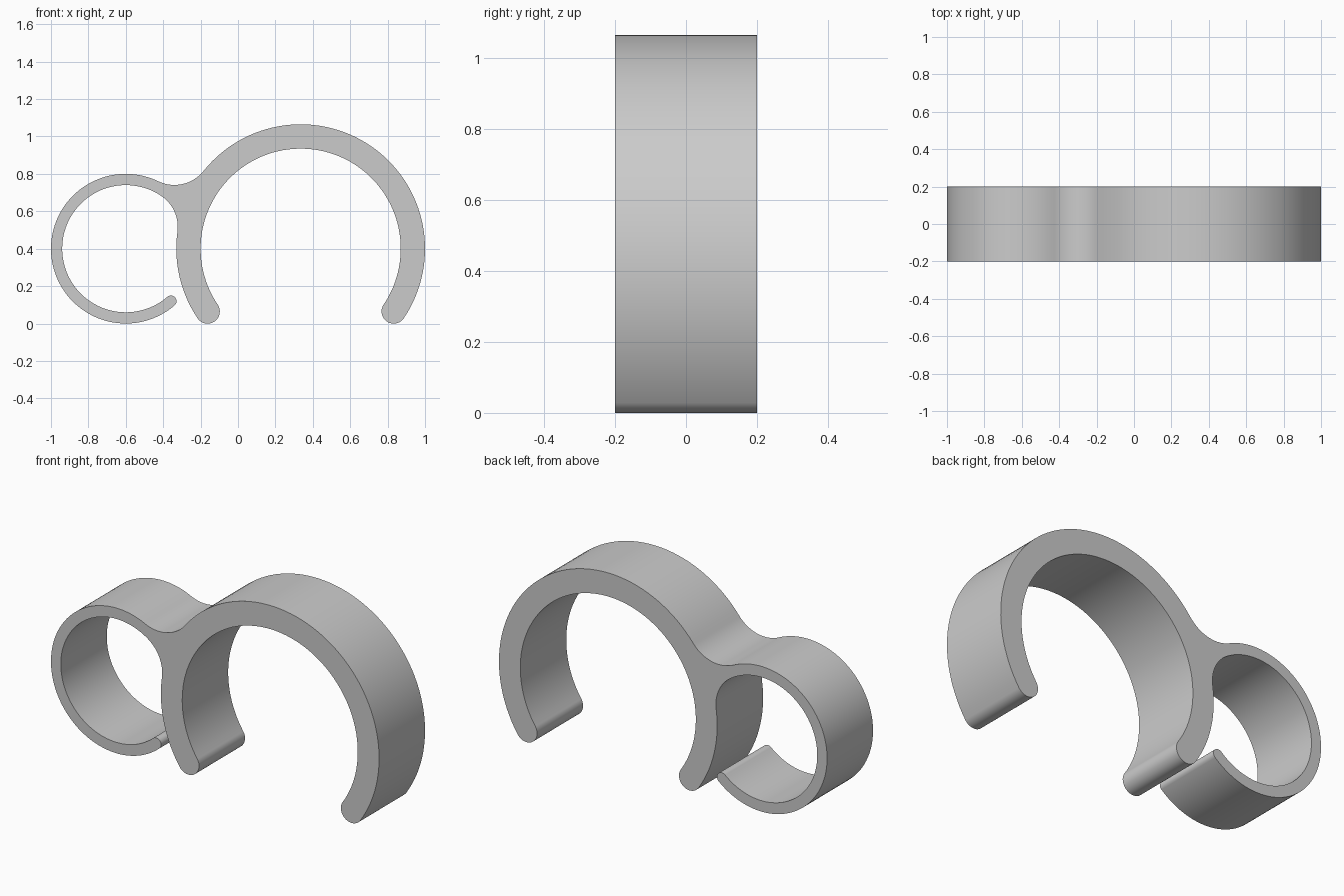
import bpy
import bmesh
from math import atan2, cos, degrees, radians, sin, sqrt, ceil
from mathutils import Vector

if "Cube" in bpy.data.objects:
    bpy.data.objects.remove(bpy.data.objects["Cube"], do_unlink=True)

# Main dimensions
DEPTH = 0.4
SMALL, S_OUT, S_IN = Vector((-0.6, 0.4)), 0.4, 0.34
BIG, B_OUT, B_IN = Vector((0.335, 0.4)), 0.665, 0.535
S_END, B_END = -49.3, -34      # angles of the open ends
FILLET = 0.2


def polar(centre, radius, angle):
    a = radians(angle)
    return centre + Vector((cos(a), sin(a))) * radius


def arc(centre, radius, start, end):
    """Points along an arc, in degrees, without the last one."""
    n = max(4, ceil(abs(end - start) / 3))
    return [polar(centre, radius, start + (end - start) * i / n) for i in range(n)]


def fillet_centre(small_dist, big_dist):
    """Upper point at the given distances from both ring centres."""
    gap = BIG.x - SMALL.x
    x = (small_dist ** 2 - big_dist ** 2 + gap ** 2) / (2 * gap)
    return SMALL + Vector((x, sqrt(small_dist ** 2 - x ** 2)))


def heading(a, b):
    d = b - a
    return degrees(atan2(d.y, d.x))


# Blends between the two rings, above and inside the small ring
top = fillet_centre(S_OUT + FILLET, B_OUT + FILLET)
inner = fillet_centre(S_IN - FILLET, B_OUT + FILLET)
s_cap, b_cap = (S_OUT - S_IN) / 2, (B_OUT - B_IN) / 2
s_mid, b_mid = S_IN + s_cap, B_IN + b_cap
left_end = 180 - B_END

# Closed outline of the double clip
outline = (
    arc(BIG, B_OUT, B_END, heading(BIG, top))
    + arc(top, FILLET, heading(top, BIG), heading(top, SMALL))
    + arc(SMALL, S_OUT, heading(SMALL, top), 360 + S_END)
    + arc(polar(SMALL, s_mid, S_END), s_cap, S_END, S_END + 180)
    + arc(SMALL, S_IN, 360 + S_END, heading(SMALL, inner))
    + arc(inner, FILLET, heading(SMALL, inner), heading(inner, BIG))
    + arc(BIG, B_OUT, heading(BIG, inner), left_end)
    + arc(polar(BIG, b_mid, left_end), b_cap, left_end, left_end + 180)
    + arc(BIG, B_IN, left_end, B_END)
    + arc(polar(BIG, b_mid, B_END), b_cap, B_END + 180, B_END + 360)
)

# Extrude the outline along the depth
bm = bmesh.new()
face = bm.faces.new([bm.verts.new((p.x, -DEPTH / 2, p.y)) for p in outline])
result = bmesh.ops.extrude_face_region(bm, geom=[face], use_keep_orig=True)
moved = [v for v in result["geom"] if isinstance(v, bmesh.types.BMVert)]
bmesh.ops.translate(bm, vec=(0, DEPTH, 0), verts=moved)
bmesh.ops.recalc_face_normals(bm, faces=bm.faces)
mesh = bpy.data.meshes.new("double_clip")
bm.to_mesh(mesh)
bm.free()
clip = bpy.data.objects.new("double_clip", mesh)
bpy.context.collection.objects.link(clip)

# Plain grey plastic
colour = (0.6, 0.6, 0.6, 1)
grey = bpy.data.materials.new("grey_plastic")
grey.use_nodes = True
grey.diffuse_color = colour
grey.node_tree.nodes["Principled BSDF"].inputs["Base Color"].default_value = colour
mesh.materials.append(grey)

# Smooth walls with crisp rims
bpy.ops.object.select_all(action="DESELECT")
clip.select_set(True)
bpy.context.view_layer.objects.active = clip
bpy.ops.object.shade_smooth_by_angle(angle=radians(35))
